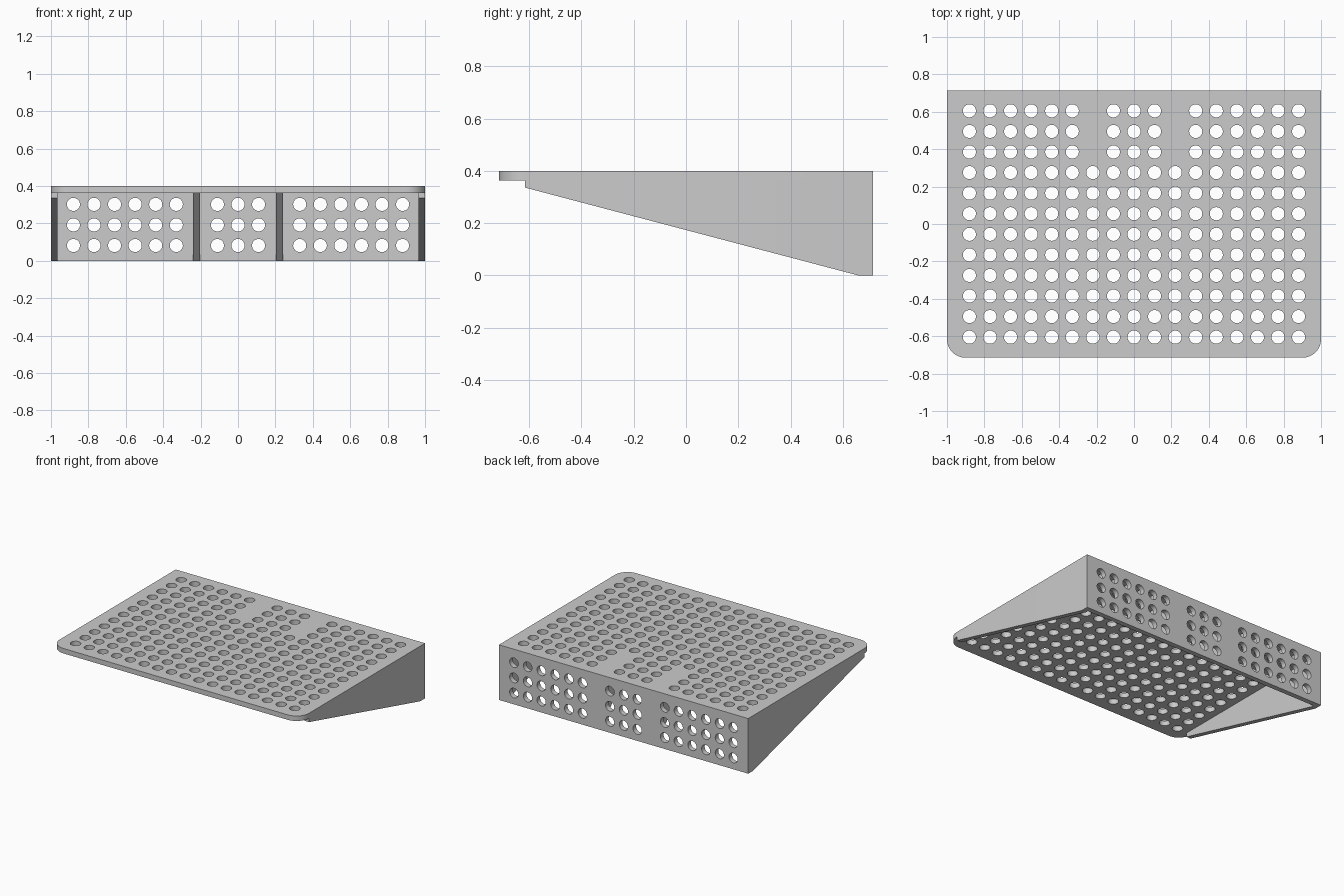
import bpy, bmesh, math
from mathutils import Matrix, Vector

cube = bpy.data.objects.get("Cube")
if cube:
    bpy.data.objects.remove(cube, do_unlink=True)

HALF_X, HALF_Y, TOP = 1.0, 0.715, 0.4
WALL = 0.036            # sheet thickness
UNDER = TOP - WALL      # underside of the plate
PITCH, RADIUS = 0.11, 0.035

grey = bpy.data.materials.new("plain_grey")
grey.use_nodes = True
grey.diffuse_color = (0.6, 0.6, 0.6, 1)
grey.node_tree.nodes["Principled BSDF"].inputs["Base Color"].default_value = (0.6, 0.6, 0.6, 1)


def make_object(name, bm):
    bmesh.ops.recalc_face_normals(bm, faces=bm.faces)
    mesh = bpy.data.meshes.new(name)
    bm.to_mesh(mesh)
    bm.free()
    mesh.materials.append(grey)
    obj = bpy.data.objects.new(name, mesh)
    bpy.context.collection.objects.link(obj)
    return obj


def prism(name, outline, depth):
    """Extrude a closed outline of 3D points along a vector."""
    bm = bmesh.new()
    face = bm.faces.new([bm.verts.new(p) for p in outline])
    new = bmesh.ops.extrude_face_region(bm, geom=[face])["geom"]
    bmesh.ops.translate(bm, vec=Vector(depth),
                        verts=[v for v in new if isinstance(v, bmesh.types.BMVert)])
    return make_object(name, bm)


def side_prism(name, x, profile):
    """Upright sheet with a y-z profile, centred on x."""
    return prism(name, [(x - WALL / 2, y, z) for y, z in profile], (WALL, 0, 0))


def drills(name, centres, rotation):
    bm = bmesh.new()
    for c in centres:
        bmesh.ops.create_cone(bm, cap_ends=True, segments=32, radius1=RADIUS,
                              radius2=RADIUS, depth=0.1,
                              matrix=Matrix.Translation(c) @ rotation)
    obj = make_object(name, bm)
    obj.hide_render = True
    return obj


def combine(target, tool, operation):
    mod = target.modifiers.new("combine", 'BOOLEAN')
    mod.operation, mod.solver, mod.object = operation, 'EXACT', tool
    graph = bpy.context.evaluated_depsgraph_get()
    mesh = bpy.data.meshes.new_from_object(target.evaluated_get(graph))
    target.modifiers.clear()
    target.data = mesh
    bpy.data.objects.remove(tool, do_unlink=True)


# Top plate with two rounded front corners
corner = 0.1
outline = [(HALF_X, HALF_Y, UNDER), (-HALF_X, HALF_Y, UNDER)]
for side, start in ((-1, math.pi), (1, 1.5 * math.pi)):
    for i in range(13):
        a = start + i * math.pi / 24
        outline.append((side * (HALF_X - corner) + corner * math.cos(a),
                        corner - HALF_Y + corner * math.sin(a), UNDER))
shelf = prism("perforated_shelf", outline, (0, 0, WALL))

# Back wall
inner = HALF_Y - WALL
back = prism("back_wall", [(-HALF_X, inner, 0), (HALF_X, inner, 0),
                           (HALF_X, HALF_Y, 0), (-HALF_X, HALF_Y, 0)], (0, 0, TOP))
combine(shelf, back, 'UNION')

# Tapered side panels and the two small inner gussets
front = corner - HALF_Y
for s in (-1, 1):
    panel = side_prism("side_panel", s * (HALF_X - WALL / 2),
                       [(front, TOP), (front, 0.336), (0.66, 0), (HALF_Y, 0), (HALF_Y, TOP)])
    combine(shelf, panel, 'UNION')
    gusset = side_prism("gusset", s * 2 * PITCH + s * 0.002,
                        [(0.325, UNDER), (inner, 0), (HALF_Y, 0), (HALF_Y, TOP), (0.325, TOP)])
    combine(shelf, gusset, 'UNION')

# Hole grids, skipping the spots where the gussets join
columns = range(-8, 9)
plate_holes = [(i * PITCH, (j - 5.5) * PITCH, UNDER + WALL / 2)
               for i in columns for j in range(12) if not (abs(i) == 2 and j > 8)]
wall_holes = [(i * PITCH, HALF_Y - WALL / 2, 0.082 + k * PITCH)
              for i in columns for k in range(3) if abs(i) != 2]
combine(shelf, drills("plate_drills", plate_holes, Matrix.Identity(4)), 'DIFFERENCE')
combine(shelf, drills("wall_drills", wall_holes, Matrix.Rotation(math.pi / 2, 4, 'X')), 'DIFFERENCE')

# Smooth hole walls, crisp sheet edges
bpy.ops.object.select_all(action='DESELECT')
shelf.select_set(True)
bpy.context.view_layer.objects.active = shelf
bpy.ops.object.shade_smooth_by_angle(angle=math.radians(30))
